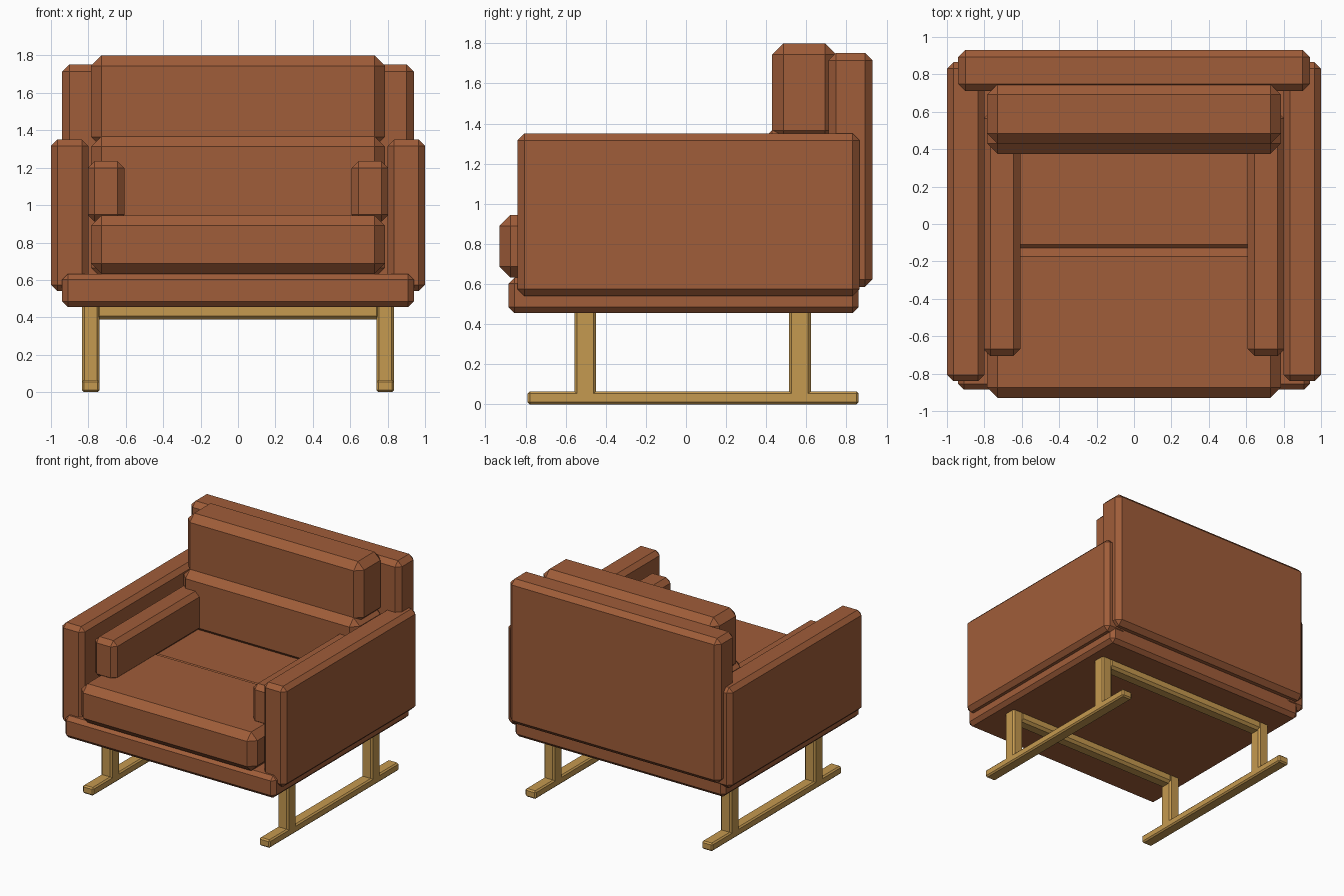
import bpy, bmesh

if "Cube" in bpy.data.objects:
    bpy.data.objects.remove(bpy.data.objects["Cube"])


def material(name, rgb):
    m = bpy.data.materials.new(name)
    m.diffuse_color = (*rgb, 1)
    m.use_nodes = True
    m.node_tree.nodes["Principled BSDF"].inputs["Base Color"].default_value = m.diffuse_color
    return m


LEATHER = material("brown leather", (0.35, 0.109, 0.041))
BRASS = material("brass", (0.56, 0.32, 0.08))


def box(name, x, y, z, bevel, mat):
    """Chamfered box from (min, max) ranges on each axis."""
    bm = bmesh.new()
    bmesh.ops.create_cube(bm, size=1)
    for v in bm.verts:
        for i, (lo, hi) in enumerate((x, y, z)):
            v.co[i] = hi if v.co[i] > 0 else lo
    bmesh.ops.bevel(bm, geom=bm.edges[:], offset=bevel, segments=1,
                    affect='EDGES', profile=0.5)
    mesh = bpy.data.meshes.new(name)
    bm.to_mesh(mesh)
    bm.free()
    mesh.materials.append(mat)
    ob = bpy.data.objects.new(name, mesh)
    bpy.context.collection.objects.link(ob)
    return ob


def pair(name, x, y, z, bevel, mat):
    """The same box on the right and mirrored on the left."""
    box(name + "_right", x, y, z, bevel, mat)
    box(name + "_left", (-x[1], -x[0]), y, z, bevel, mat)


# Upholstered shell
box("base", (-0.94, 0.94), (-0.885, 0.86), (0.455, 0.632), 0.03, LEATHER)
box("back_panel", (-0.94, 0.94), (0.71, 0.93), (0.585, 1.752), 0.038, LEATHER)
pair("arm", (0.80, 1.0), (-0.84, 0.865), (0.54, 1.35), 0.034, LEATHER)

# Cushions
W = (-0.785, 0.785)
box("front_seat_cushion", W, (-0.93, -0.12), (0.632, 0.945), 0.055, LEATHER)
box("rear_seat_cushion", W, (-0.165, 0.70), (0.61, 0.917), 0.055, LEATHER)
box("lower_back_cushion", W, (0.375, 0.745), (0.89, 1.368), 0.055, LEATHER)
box("upper_back_cushion", W, (0.43, 0.748), (1.31, 1.80), 0.055, LEATHER)
pair("arm_pad", (0.607, 0.805), (-0.705, 0.60), (0.912, 1.235), 0.037, LEATHER)

# Brass sled frame
LEG = (0.74, 0.835)
pair("runner", LEG, (-0.79, 0.86), (0.0, 0.065), 0.011, BRASS)
for end, y in (("front", (-0.557, -0.448)), ("rear", (0.513, 0.622))):
    pair(end + "_post", LEG, y, (0.012, 0.48), 0.013, BRASS)
    box(end + "_crossbar", (-0.76, 0.76), y, (0.388, 0.48), 0.02, BRASS)
